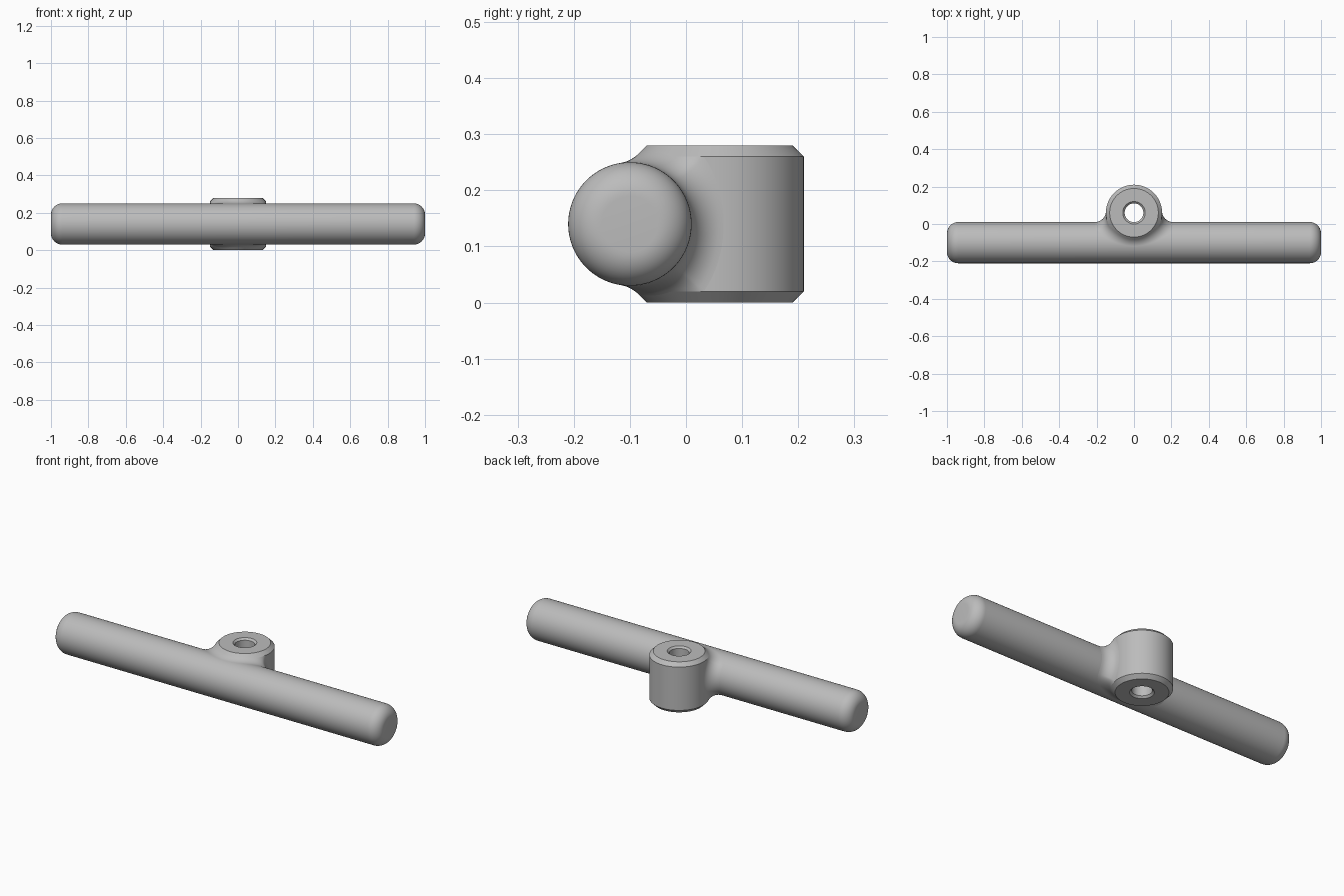
import bpy, bmesh, math
from mathutils import Vector, Matrix

cube = bpy.data.objects.get("Cube")
if cube:
    bpy.data.objects.remove(cube, do_unlink=True)

BAR_R, HUB_R, BLEND_R = 0.11, 0.15, 0.06
HALF_H, CHAMFER = 0.14, 0.02
BAR_Y, HUB_Y = -0.10, 0.06

grey = bpy.data.materials.new("plain grey")
grey.use_nodes = True
colour = (0.5, 0.5, 0.5, 1)
grey.diffuse_color = colour
grey.node_tree.nodes["Principled BSDF"].inputs["Base Color"].default_value = colour


def finish(bm, name, location):
    mesh = bpy.data.meshes.new(name)
    bm.to_mesh(mesh)
    bm.free()
    obj = bpy.data.objects.new(name, mesh)
    bpy.context.collection.objects.link(obj)
    obj.location = location
    mesh.materials.append(grey)
    bpy.ops.object.select_all(action='DESELECT')
    obj.select_set(True)
    bpy.context.view_layer.objects.active = obj
    bpy.ops.object.shade_smooth_by_angle(angle=math.radians(30))
    return obj


def lathe(name, profile, location, closed=False, turn=None, steps=96):
    """Revolve (radius, height) points around z."""
    bm = bmesh.new()
    verts = [bm.verts.new((r, 0, h)) for r, h in profile]
    pairs = list(zip(verts, verts[1:] + verts[:1]))
    edges = [bm.edges.new(p) for p in (pairs if closed else pairs[:-1])]
    bmesh.ops.spin(bm, geom=verts + edges, cent=(0, 0, 0), axis=(0, 0, 1),
                   angle=math.tau, steps=steps, use_merge=True)
    bmesh.ops.remove_doubles(bm, verts=bm.verts, dist=1e-5)
    bmesh.ops.recalc_face_normals(bm, faces=bm.faces)
    if turn:
        bm.transform(turn)
    return finish(bm, name, location)


# Handle bar with rounded ends
END_R = 0.06
corner = [(BAR_R - END_R + END_R * math.sin(t), 1 - END_R + END_R * math.cos(t))
          for t in (math.pi / 2 * i / 12 for i in range(13))]
profile = [(0, 1)] + corner
profile += [(r, -h) for r, h in reversed(profile)]
lathe("handle_bar", profile, (0, BAR_Y, HALF_H), turn=Matrix.Rotation(math.pi / 2, 4, 'Y'))

# Chamfered hub with a through hole
HOLE_R, HOLE_EDGE = 0.05, 0.01
upper = [(HOLE_R, HALF_H - HOLE_EDGE), (HOLE_R + HOLE_EDGE, HALF_H),
         (HUB_R - CHAMFER, HALF_H), (HUB_R, HALF_H - CHAMFER)]
lathe("hub", upper + [(r, -h) for r, h in reversed(upper)], (0, HUB_Y, HALF_H), closed=True)

# Concave blend between bar and hub, swept as a ball rolling along both
EDGE_H = HALF_H - CHAMFER
DIAG = math.sqrt(0.5)
GAP = HUB_Y - BAR_Y


def hub_offset(h):
    """Ball-centre radius about the hub and the hub normal (radial, up)."""
    rise = h - EDGE_H
    if rise <= 0:
        return HUB_R + BLEND_R, 1, 0
    if rise < BLEND_R * DIAG:
        out = math.sqrt(BLEND_R ** 2 - rise ** 2)
        return HUB_R + out, out / BLEND_R, rise / BLEND_R
    return HUB_R + 2 * BLEND_R * DIAG - rise, DIAG, DIAG


def ball(a):
    y, h = (BAR_R + BLEND_R) * math.cos(a), (BAR_R + BLEND_R) * math.sin(a)
    rho, n_out, n_up = hub_offset(h)
    return y, h, rho, n_out, n_up, rho ** 2 - (y - GAP) ** 2


low, high = math.pi / 2, math.pi * 0.7
for _ in range(40):
    mid = (low + high) / 2
    low, high = (mid, high) if ball(mid)[5] > 0 else (low, mid)

ROWS, COLS = 48, 10
bm = bmesh.new()
grid = []
for i in range(ROWS + 1):
    a = low * math.sin(math.pi / 2 * i / ROWS)
    y, h, rho, n_out, n_up, x2 = ball(a)
    x = math.sqrt(max(0, x2)) if i < ROWS else 0
    centre = Vector((x, y, h))
    to_bar = Vector((0, -math.cos(a), -math.sin(a)))
    to_hub = Vector((-n_out * x / rho, -n_out * (y - GAP) / rho, -n_up)).normalized()
    grid.append([bm.verts.new(centre + BLEND_R * to_bar.slerp(to_hub, j / COLS))
                 for j in range(COLS + 1)])
for r0, r1 in zip(grid, grid[1:]):
    for j in range(COLS):
        bm.faces.new((r0[j], r0[j + 1], r1[j + 1], r1[j]))
bm.normal_update()
bm.faces.ensure_lookup_table()
first = bm.faces[0]
outward = Vector((HUB_R + BLEND_R, BAR_R + BLEND_R, 0)) - first.calc_center_median()
if first.normal.dot(outward) < 0:
    bmesh.ops.reverse_faces(bm, faces=bm.faces)
blend = finish(bm, "hub_blend", (0, BAR_Y, HALF_H))
mirror = blend.modifiers.new("mirror", 'MIRROR')
mirror.use_axis = (True, False, True)
mirror.merge_threshold = 0.0005
